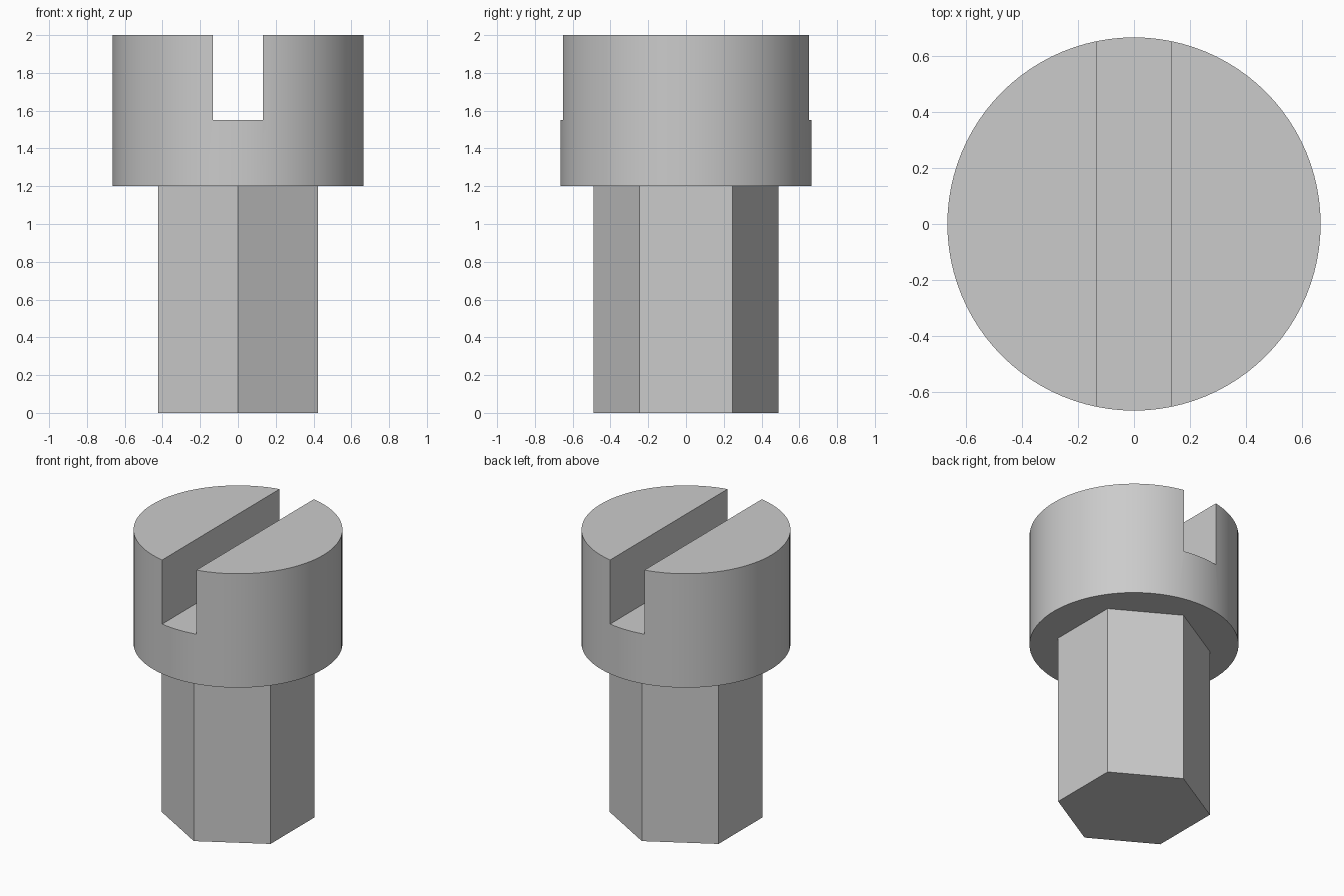
import bpy
import math

cube = bpy.data.objects.get("Cube")
if cube:
    bpy.data.objects.remove(cube, do_unlink=True)

# Plain grey metal
metal = bpy.data.materials.new("grey_metal")
metal.use_nodes = True
GREY = (0.6, 0.6, 0.6, 1)
metal.diffuse_color = GREY
metal.node_tree.nodes["Principled BSDF"].inputs["Base Color"].default_value = GREY


def prism(name, sides, radius, bottom, top):
    bpy.ops.mesh.primitive_cylinder_add(
        vertices=sides, radius=radius, depth=top - bottom,
        location=(0, 0, (bottom + top) / 2))
    obj = bpy.context.object
    obj.name = name
    obj.data.materials.append(metal)
    return obj


# Hexagonal shank, corners pointing front and back
shank = prism("hex_shank", 6, 0.49, 0, 1.2)

# Round head
head = prism("slotted_head", 96, 0.665, 1.2, 2)

# Slot running front to back across the head
bpy.ops.mesh.primitive_cube_add(size=1, location=(0, 0, 2.05))
cutter = bpy.context.object
cutter.name = "slot_cutter"
cutter.scale = (0.266, 2, 1)
cutter.hide_render = True
cutter.data.materials.append(metal)

slot = head.modifiers.new("slot", "BOOLEAN")
slot.operation = "DIFFERENCE"
slot.solver = "EXACT"
slot.object = cutter
bpy.ops.object.select_all(action="DESELECT")
head.select_set(True)
bpy.context.view_layer.objects.active = head
bpy.ops.object.modifier_apply(modifier=slot.name)
bpy.data.objects.remove(cutter, do_unlink=True)

# Smooth round wall with crisp rims
bpy.ops.object.shade_smooth_by_angle(angle=math.radians(30))
